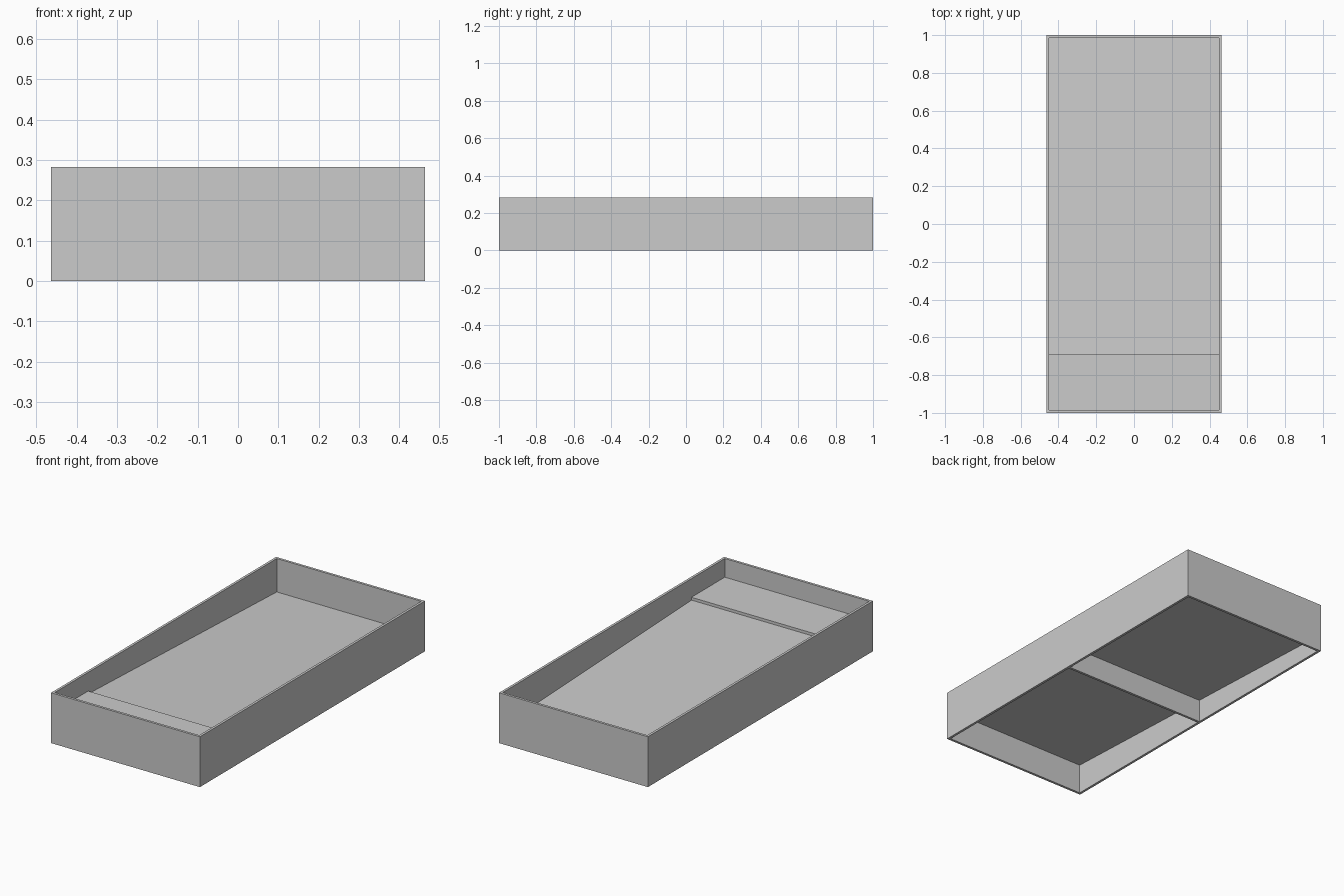
import bpy, bmesh

if "Cube" in bpy.data.objects:
    bpy.data.objects.remove(bpy.data.objects["Cube"])

W, L, H, T = 0.463, 1.0, 0.283, 0.014   # half width, half length, height, wall thickness
IW, IL = W - T, L - T                   # inner half sizes


def prism(name, profile, x0, x1):
    """Extrude a (y, z) profile from x0 to x1."""
    bm = bmesh.new()
    face = bm.faces.new([bm.verts.new((x0, y, z)) for y, z in profile])
    ext = bmesh.ops.extrude_face_region(bm, geom=[face])
    verts = [v for v in ext["geom"] if isinstance(v, bmesh.types.BMVert)]
    bmesh.ops.translate(bm, verts=verts, vec=(x1 - x0, 0, 0))
    bmesh.ops.recalc_face_normals(bm, faces=bm.faces)
    mesh = bpy.data.meshes.new(name)
    bm.to_mesh(mesh)
    bm.free()
    obj = bpy.data.objects.new(name, mesh)
    bpy.context.collection.objects.link(obj)
    return obj


def box(name, x0, x1, y0, y1, z0, z1):
    return prism(name, [(y0, z0), (y1, z0), (y1, z1), (y0, z1)], x0, x1)


def floor_z(y):
    """Height of the sloping floor, rising toward the front."""
    return 0.095 + 0.04 * (IL - y)


# Outer walls
box("left_wall", -W, -IW, -L, L, 0, H)
box("right_wall", IW, W, -L, L, 0, H)
box("front_wall", -IW, IW, -L, -IL, 0, H)
box("back_wall", -IW, IW, IL, L, 0, H)

# Thin sloping floor
t = 0.004
prism("sloping_floor", [(-IL, floor_z(-IL) - t), (IL, floor_z(IL) - t),
                        (IL, floor_z(IL)), (-IL, floor_z(-IL))], -IW, IW)

# Level apron resting on the front end of the floor
step = -0.69
prism("front_apron", [(-IL, floor_z(-IL)), (step, floor_z(step)),
                      (step, 0.178), (-IL, 0.178)], -IW, IW)

# Cross brace under the floor
b = T / 2
prism("cross_brace", [(-b, 0), (b, 0), (b, floor_z(b) - t), (-b, floor_z(-b) - t)], -IW, IW)
